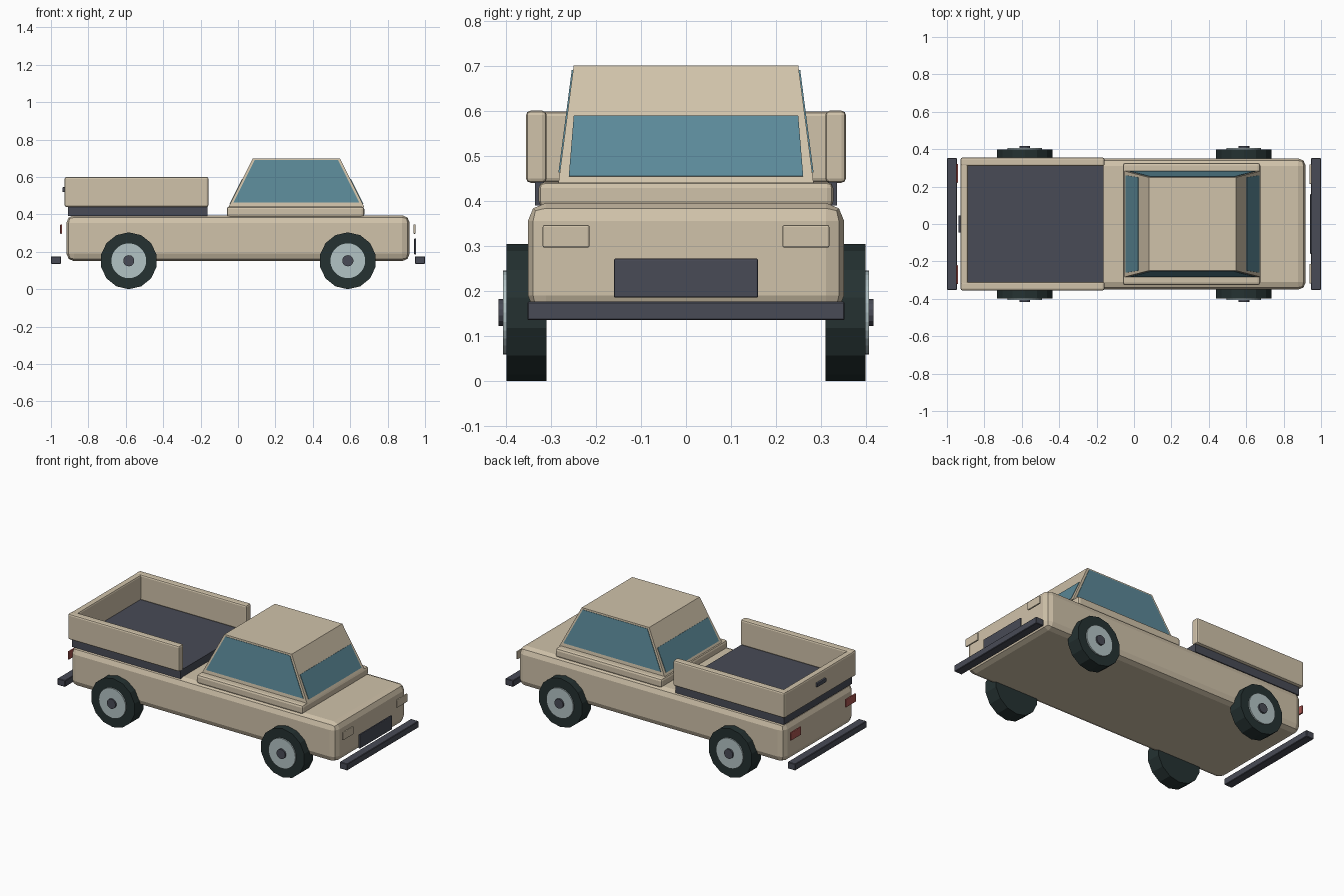
import bpy, bmesh, math
from mathutils import Vector

if "Cube" in bpy.data.objects:
    bpy.data.objects.remove(bpy.data.objects["Cube"])


def material(name, r, g, b):
    m = bpy.data.materials.new(name)
    m.use_nodes = True
    m.diffuse_color = (r, g, b, 1)
    m.node_tree.nodes["Principled BSDF"].inputs["Base Color"].default_value = (r, g, b, 1)
    return m


TAN = material("tan paint", 0.63, 0.54, 0.40)
SLATE = material("dark slate", 0.065, 0.07, 0.093)
GLASS = material("blue glass", 0.105, 0.25, 0.315)
RUBBER = material("black rubber", 0.018, 0.031, 0.031)
HUB = material("pale metal", 0.45, 0.55, 0.56)
RED = material("red lens", 0.40, 0.09, 0.08)


def finish(name, bm, mat, bevel=0, segments=2):
    bmesh.ops.recalc_face_normals(bm, faces=bm.faces)
    mesh = bpy.data.meshes.new(name)
    bm.to_mesh(mesh)
    bm.free()
    obj = bpy.data.objects.new(name, mesh)
    bpy.context.collection.objects.link(obj)
    mesh.materials.append(mat)
    if bevel:
        mod = obj.modifiers.new("rounded edges", "BEVEL")
        mod.width, mod.segments = bevel, segments
    return obj


def box(name, x, y, z, mat, bevel=0, segments=2):
    """Box spanning the (low, high) pairs x, y and z."""
    bm = bmesh.new()
    bmesh.ops.create_cube(bm, size=1)
    for v in bm.verts:
        v.co = [(lo + hi) / 2 + c * (hi - lo) for c, (lo, hi) in zip(v.co, (x, y, z))]
    return finish(name, bm, mat, bevel, segments)


def disc(name, x, z, y0, y1, radius, sides, mat):
    """Cylinder along y with one corner pointing straight down."""
    bm = bmesh.new()
    angles = [2 * math.pi * i / sides for i in range(sides)]
    ring = [bm.verts.new((x + radius * math.sin(a), y0, z - radius * math.cos(a))) for a in angles]
    face = bm.faces.new(ring)
    ext = bmesh.ops.extrude_face_region(bm, geom=[face])["geom"]
    verts = [g for g in ext if isinstance(g, bmesh.types.BMVert)]
    bmesh.ops.translate(bm, verts=verts, vec=(0, y1 - y0, 0))
    return finish(name, bm, mat)


def pane(name, corners, mat):
    """Thin plate straddling a flat quad."""
    pts = [Vector(c) for c in corners]
    n = (pts[1] - pts[0]).cross(pts[3] - pts[0]).normalized() * 0.003
    bm = bmesh.new()
    low = [bm.verts.new(p - n) for p in pts]
    high = [bm.verts.new(p + n) for p in pts]
    bm.faces.new(low)
    bm.faces.new(high)
    for i in range(4):
        j = (i + 1) % 4
        bm.faces.new((low[i], low[j], high[j], high[i]))
    return finish(name, bm, mat)


# Body and cab plinth
box("body", (-0.917, 0.918), (-0.351, 0.351), (0.15, 0.395), TAN, 0.04)
box("cab_plinth", (-0.06, 0.675), (-0.327, 0.327), (0.385, 0.442), TAN, 0.014)

# Tapered cab
Z0, Z1 = 0.44, 0.70


def front(z):
    return 0.675 - (z - Z0) * 0.5


def rear(z):
    return -0.05 + (z - Z0) * 0.5


def half(z):
    return 0.283 - (z - Z0) * 0.13


bm = bmesh.new()
bmesh.ops.create_cube(bm, size=1)
for v in bm.verts:
    z = Z1 if v.co.z > 0 else Z0
    v.co = (front(z) if v.co.x > 0 else rear(z), math.copysign(half(z), v.co.y), z)
finish("cab", bm, TAN)

# Windows lying on the cab walls
for name, edge in (("windshield", front), ("rear_window", rear)):
    a, b = 0.454, 0.588
    pane(name, [(edge(a), -0.26, a), (edge(a), 0.26, a),
                (edge(b), 0.249, b), (edge(b), -0.249, b)], GLASS)
for side, s in (("left", 1), ("right", -1)):
    a, b, m = 0.463, 0.69, 0.015
    pane(side + "_window", [(rear(a) + m, s * half(a), a), (front(a) - m, s * half(a), a),
                            (front(b) - m, s * half(b), b), (rear(b) + m, s * half(b), b)], GLASS)

# Cargo bed, open toward the cab
box("bed_floor", (-0.91, -0.162), (-0.335, 0.335), (0.39, 0.442), SLATE)
box("tailgate", (-0.927, -0.887), (-0.352, 0.352), (0.441, 0.598), TAN, 0.01)
box("tailgate_handle", (-0.938, -0.92), (-0.045, 0.045), (0.52, 0.545), SLATE, 0.003)

# Bumpers and grille
box("front_bumper", (0.947, 1.0), (-0.352, 0.352), (0.135, 0.176), SLATE, 0.003, 1)
box("rear_bumper", (-1.0, -0.947), (-0.352, 0.352), (0.135, 0.176), SLATE, 0.003, 1)
box("grille", (0.942, 0.953), (-0.16, 0.16), (0.185, 0.272), SLATE, 0.004)

# Mirrored parts: bed sides, lamps and wheels
for side, s in (("left", 1), ("right", -1)):
    def span(lo, hi):
        return tuple(sorted((s * lo, s * hi)))

    box(side + "_bed_wall", (-0.927, -0.158), span(0.309, 0.355), (0.44, 0.6), TAN, 0.01)
    box(side + "_headlight", (0.938, 0.949), span(0.214, 0.318), (0.296, 0.346), TAN, 0.004)
    box(side + "_taillight", (-0.951, -0.94), span(0.22, 0.322), (0.296, 0.346), RED, 0.004)
    for end, x in (("front", 0.587), ("rear", -0.584)):
        label = f"{end}_{side}_"
        disc(label + "tyre", x, 0.152, s * 0.309, s * 0.398, 0.152, 14, RUBBER)
        disc(label + "hub", x, 0.152, s * 0.36, s * 0.406, 0.093, 28, HUB)
        disc(label + "hub_cap", x, 0.152, s * 0.36, s * 0.416, 0.03, 14, SLATE)
